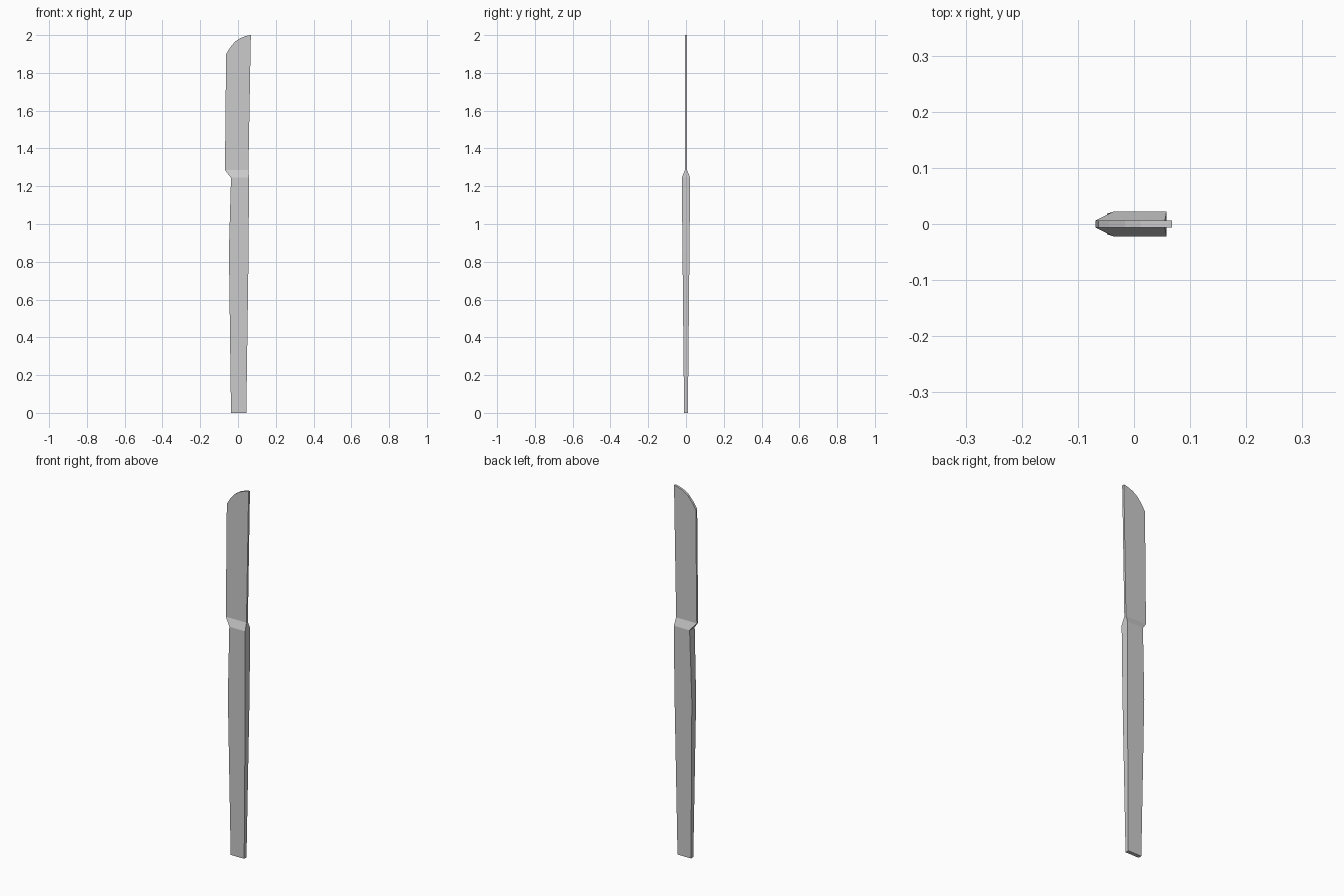
import bpy, bmesh

if "Cube" in bpy.data.objects:
    bpy.data.objects.remove(bpy.data.objects["Cube"])

# Cross-sections going up: (z, left x, right x, half thickness)
handle_rings = [
    (0.0, -0.037, 0.044, 0.010),
    (0.86, -0.048, 0.056, 0.0185),
    (1.245, -0.037, 0.058, 0.022),
    (1.285, -0.069, 0.055, 0.006),
]
blade_rings = [
    (1.285, -0.069, 0.055, 0.006),
    (1.90, -0.063, 0.066, 0.006),
    (1.931, -0.044, 0.0665, 0.006),
    (1.965, -0.016, 0.067, 0.006),
    (1.984, 0.012, 0.068, 0.006),
    (1.994, 0.038, 0.068, 0.006),
    (2.0, 0.062, 0.068, 0.006),
]


def loft(name, rings, cap_bottom, cap_top):
    """Flat-sided solid lofted through rectangular cross-sections."""
    bm = bmesh.new()
    loops = []
    for z, x0, x1, t in rings:
        corners = ((x0, -t), (x1, -t), (x1, t), (x0, t))
        loops.append([bm.verts.new((x, y, z)) for x, y in corners])
    for a, b in zip(loops, loops[1:]):
        for i in range(4):
            j = (i + 1) % 4
            bm.faces.new((a[i], a[j], b[j], b[i]))
    if cap_bottom:
        bm.faces.new(loops[0][::-1])
    if cap_top:
        bm.faces.new(loops[-1])
    bmesh.ops.recalc_face_normals(bm, faces=bm.faces[:])
    mesh = bpy.data.meshes.new(name)
    bm.to_mesh(mesh)
    bm.free()
    obj = bpy.data.objects.new(name, mesh)
    bpy.context.collection.objects.link(obj)
    return obj


# Tapered handle with a shoulder narrowing into the blade
loft("handle", handle_rings, True, False)
# Thin blade with a curved tip, sharing the shoulder's last section
loft("blade", blade_rings, False, True)
